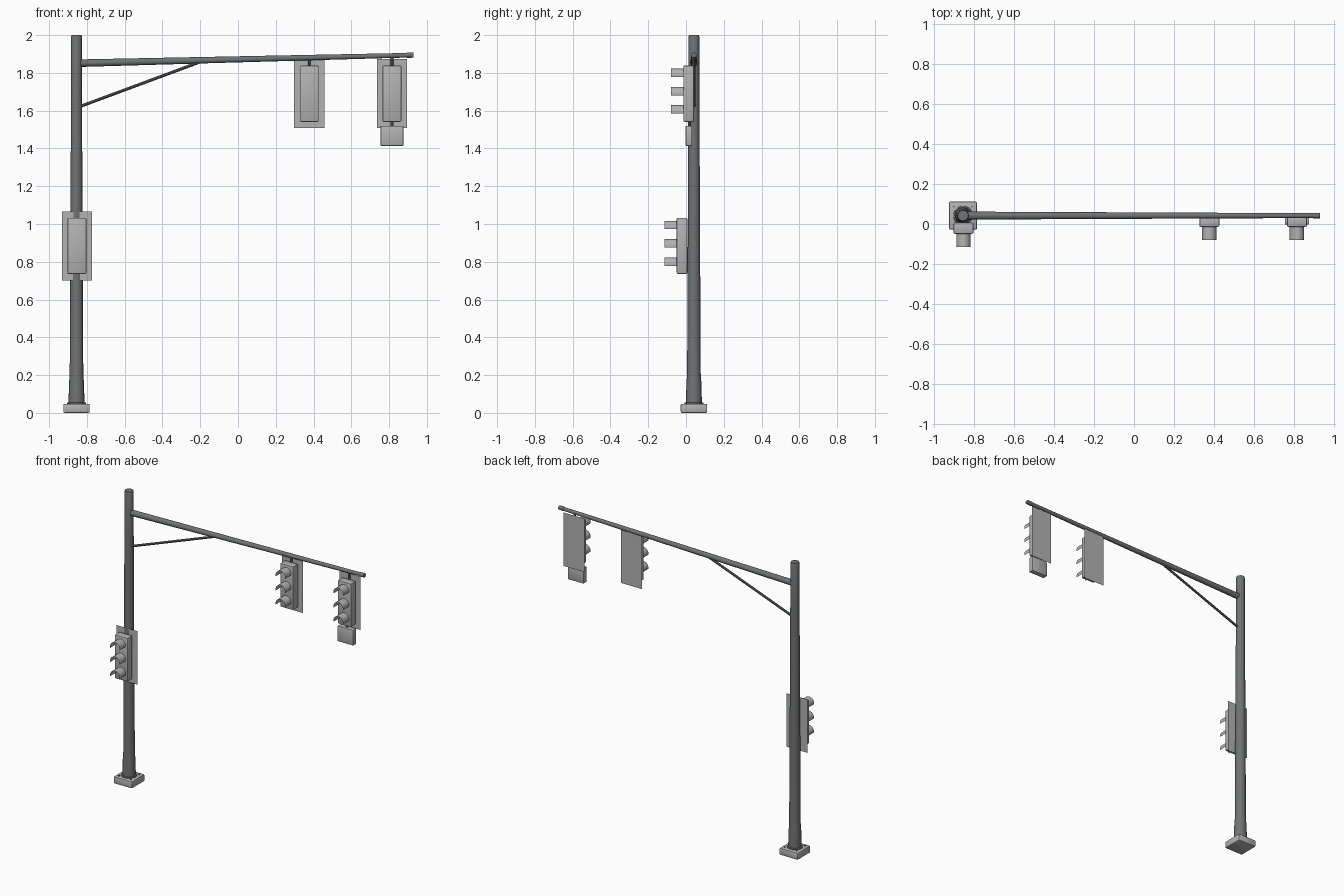
import bpy, bmesh, math
from mathutils import Vector, Matrix

if "Cube" in bpy.data.objects:
    bpy.data.objects.remove(bpy.data.objects["Cube"])


def material(name, r, g, b):
    m = bpy.data.materials.new(name)
    m.diffuse_color = (r, g, b, 1)
    m.use_nodes = True
    m.node_tree.nodes["Principled BSDF"].inputs["Base Color"].default_value = m.diffuse_color
    return m


DARK = material("dark_steel_grey", 0.16, 0.17, 0.175)
LIGHT = material("light_grey", 0.45, 0.45, 0.45)

PX, PY = -0.855, 0.042      # pole axis


def finish(bm, name, mat, smooth=True):
    me = bpy.data.meshes.new(name)
    bm.to_mesh(me)
    bm.free()
    me.materials.append(mat)
    ob = bpy.data.objects.new(name, me)
    bpy.context.collection.objects.link(ob)
    if smooth:
        bpy.ops.object.select_all(action='DESELECT')
        ob.select_set(True)
        bpy.context.view_layer.objects.active = ob
        bpy.ops.object.shade_smooth_by_angle(angle=math.radians(35))
    return ob


def box(name, center, size, mat, bevel=0.0):
    bm = bmesh.new()
    bmesh.ops.create_cube(bm, size=1, matrix=Matrix.Translation(center) @ Matrix.Diagonal((*size, 1)))
    if bevel:
        bmesh.ops.bevel(bm, geom=bm.edges[:], offset=bevel, segments=2, profile=0.5, affect='EDGES')
    return finish(bm, name, mat)


def rod(name, a, b, r1, r2, mat, sides=16):
    a, b = Vector(a), Vector(b)
    d = b - a
    rot = d.to_track_quat('Z', 'Y').to_matrix().to_4x4()
    bm = bmesh.new()
    bmesh.ops.create_cone(bm, cap_ends=True, segments=sides, radius1=r1, radius2=r2,
                          depth=d.length, matrix=Matrix.Translation((a + b) / 2) @ rot)
    return finish(bm, name, mat)


def lathe(name, profile, mat, sides=20):
    bm = bmesh.new()
    rings = [[bm.verts.new((PX + r * math.cos(2 * math.pi * i / sides),
                            PY + r * math.sin(2 * math.pi * i / sides), z))
              for i in range(sides)] for r, z in profile]
    for lo, hi in zip(rings, rings[1:]):
        for i in range(sides):
            j = (i + 1) % sides
            bm.faces.new((lo[i], lo[j], hi[j], hi[i]))
    bm.faces.new(rings[0][::-1])
    bm.faces.new(rings[-1])
    return finish(bm, name, mat)


def visor(name, x, y, z, r=0.036, length=0.066, sides=14):
    # thin open hood, a little more than a half tube
    bm = bmesh.new()
    start, end = math.radians(-14), math.radians(194)
    rows = []
    for i in range(sides + 1):
        a = start + (end - start) * i / sides
        p = (x + r * math.cos(a), z + r * math.sin(a))
        rows.append([bm.verts.new((p[0], y - d, p[1])) for d in (0, length)])
    for (a0, a1), (b0, b1) in zip(rows, rows[1:]):
        bm.faces.new((a0, a1, b1, b0))
    return finish(bm, name, LIGHT)


def signal(name, x, y, z):
    # y is the front of the housing, z its middle
    box(name + "_housing", (x, y + 0.028, z), (0.10, 0.056, 0.298), LIGHT, 0.007)
    bm = bmesh.new()
    corners = [(-0.08, -0.183), (0.08, -0.183), (0.08, 0.183), (-0.08, 0.183)]
    bm.faces.new([bm.verts.new((x + u, y + 0.064, z + v)) for u, v in corners])
    finish(bm, name + "_backplate", LIGHT, False)
    for i in (-1, 0, 1):
        visor(f"{name}_visor_{i + 2}", x, y, z + 0.097 * i)


# foot and pole
box("base_block", (PX, PY, 0.024), (0.14, 0.14, 0.048), LIGHT, 0.007)
lathe("pole", [(0.05, 0.04), (0.048, 0.053), (0.042, 0.056), (0.040, 0.15), (0.036, 0.21),
               (0.034, 0.6), (0.029, 1.7), (0.029, 1.99), (0.026, 2.0)], DARK)
for sx in (-1, 1):
    for sy in (-1, 1):
        bx, by = PX + sx * 0.045, PY + sy * 0.045
        rod("anchor_bolt", (bx, by, 0.04), (bx, by, 0.054), 0.005, 0.005, DARK, 6)

# mast arm, end cap and brace
rod("mast_arm", (PX, PY, 1.851), (0.92, PY, 1.894), 0.020, 0.012, DARK)
rod("arm_end_cap", (0.895, PY, 1.8935), (0.93, PY, 1.8945), 0.014, 0.014, DARK)
rod("arm_brace", (PX + 0.01, PY, 1.619), (-0.19, PY, 1.862), 0.008, 0.008, DARK, 10)

# signals on the arm and on the pole
for name, x in (("middle_signal", 0.377), ("end_signal", 0.815)):
    signal(name, x, -0.014, 1.69)
    rod(name + "_hanger", (x, PY - 0.003, 1.825), (x, PY - 0.003, 1.885), 0.008, 0.008, DARK, 10)
signal("pole_signal", -0.853, -0.049, 0.884)

# small box under the end signal
box("sensor_box", (0.815, 0.015, 1.467), (0.12, 0.034, 0.106), LIGHT, 0.003)
rod("sensor_mount", (0.815, 0.018, 1.515), (0.815, 0.018, 1.55), 0.008, 0.008, DARK, 10)
